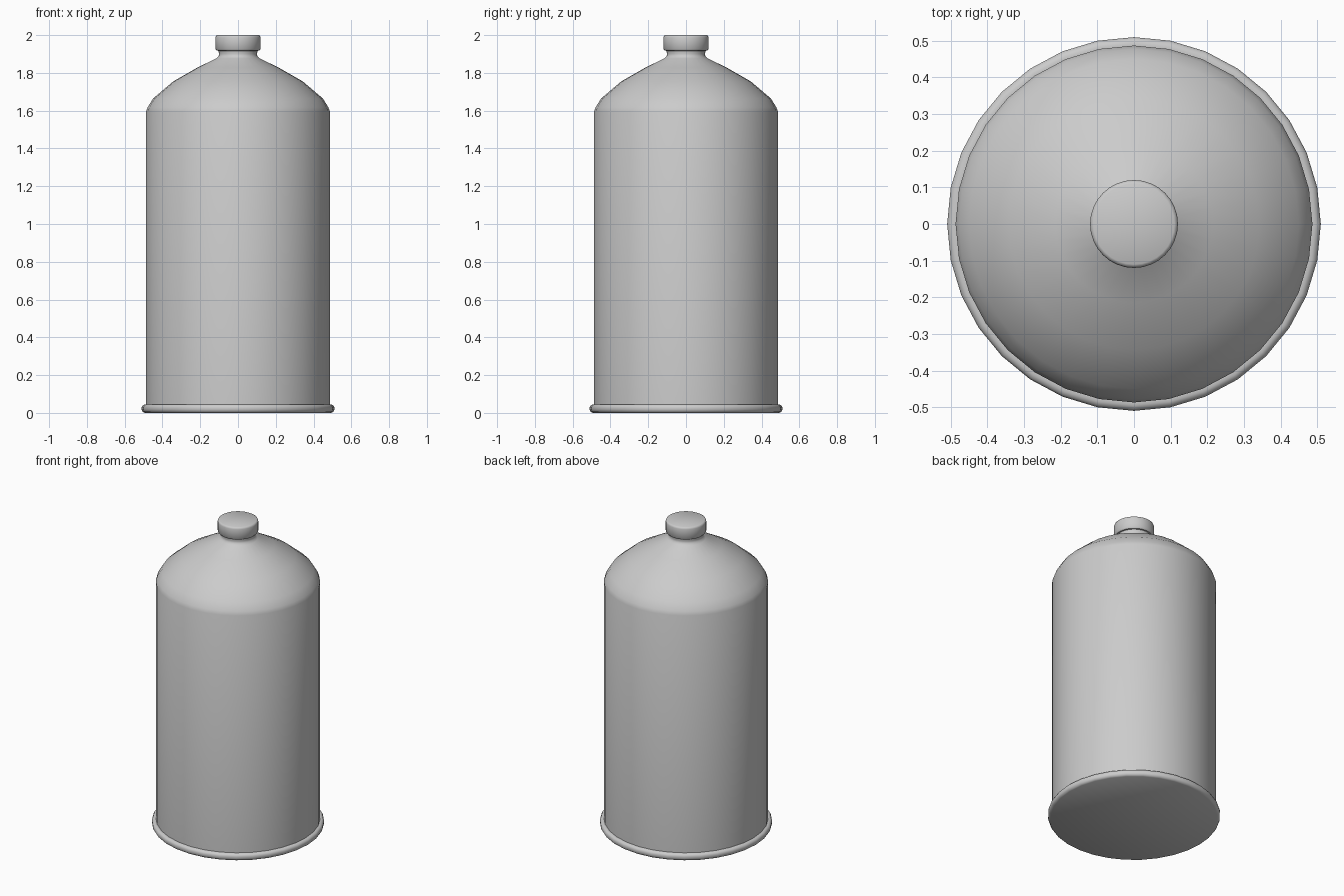
import bpy, bmesh, math

if "Cube" in bpy.data.objects:
    bpy.data.objects.remove(bpy.data.objects["Cube"])

SIDES = 32


def lathe(name, profile, angle=40):
    """Revolve (radius, z) points around z; radius 0 closes an end."""
    bm = bmesh.new()
    rings = []
    for r, z in profile:
        if r == 0:
            rings.append([bm.verts.new((0, 0, z))] * SIDES)
        else:
            rings.append([bm.verts.new((r * math.cos(2 * math.pi * i / SIDES),
                                        r * math.sin(2 * math.pi * i / SIDES), z))
                          for i in range(SIDES)])
    for low, high in zip(rings, rings[1:]):
        for i in range(SIDES):
            j = (i + 1) % SIDES
            corners = list(dict.fromkeys((low[i], low[j], high[j], high[i])))
            bm.faces.new(corners)
    bmesh.ops.recalc_face_normals(bm, faces=bm.faces)
    mesh = bpy.data.meshes.new(name)
    bm.to_mesh(mesh)
    bm.free()
    obj = bpy.data.objects.new(name, mesh)
    bpy.context.collection.objects.link(obj)
    bpy.ops.object.select_all(action='DESELECT')
    obj.select_set(True)
    bpy.context.view_layer.objects.active = obj
    bpy.ops.object.shade_smooth_by_angle(angle=math.radians(angle))
    return obj


# Body: rolled foot rim, straight wall, domed shoulder, short neck and cap
lathe("bottle", [
    # foot rim
    (0, 0), (0.495, 0), (0.505, 0.006), (0.51, 0.016), (0.51, 0.03),
    (0.505, 0.04), (0.495, 0.045), (0.487, 0.045),
    # wall and shoulder
    (0.487, 1.595), (0.478, 1.618), (0.45, 1.664), (0.343, 1.755),
    (0.215, 1.828), (0.115, 1.877),
    # neck
    (0.103, 1.888), (0.1, 1.9), (0.104, 1.917),
    # cap
    (0.113, 1.918), (0.12, 1.927), (0.12, 1.988), (0.117, 1.996),
    (0.11, 2.0), (0, 2.0),
])
